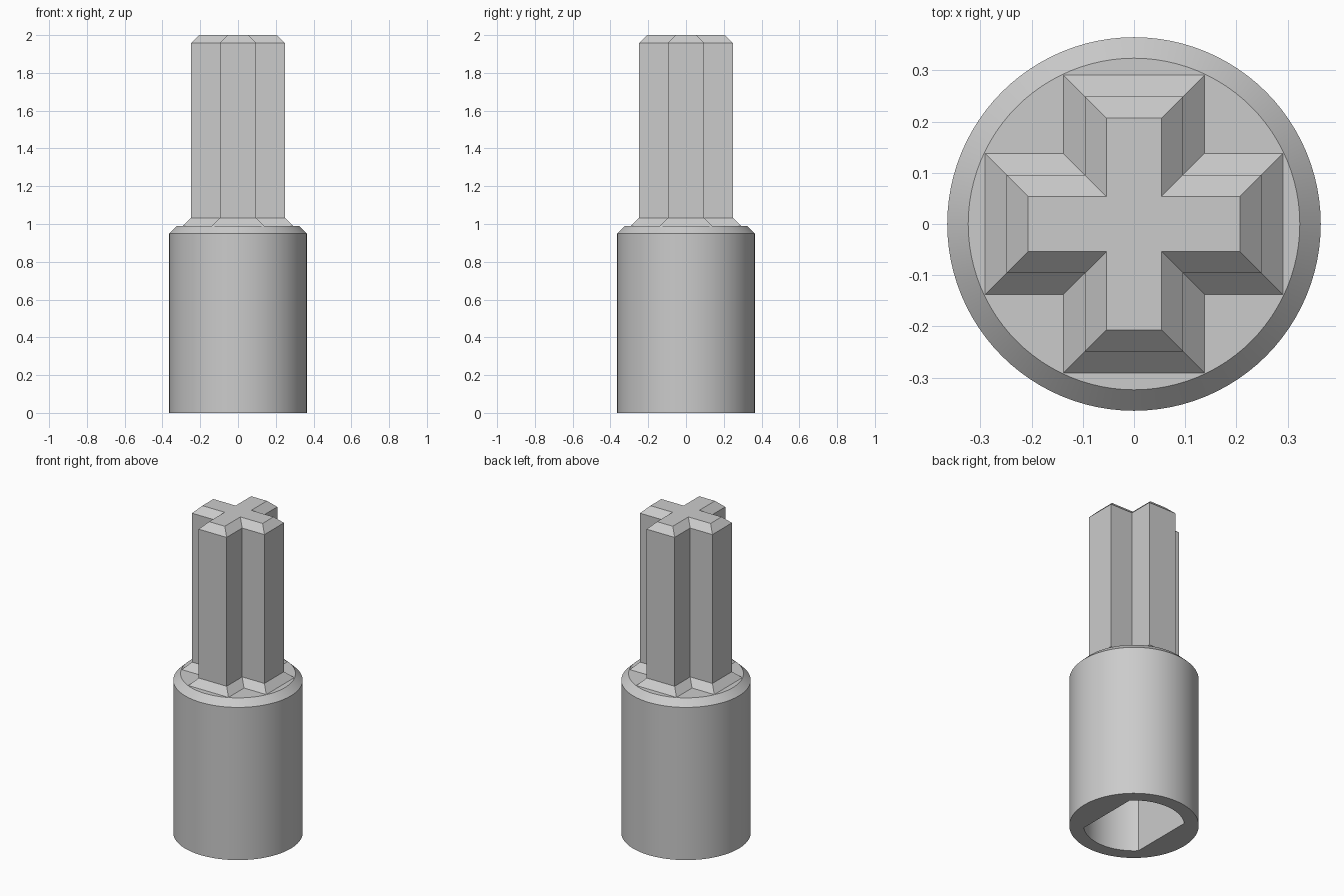
import bpy, bmesh, math

if "Cube" in bpy.data.objects:
    bpy.data.objects.remove(bpy.data.objects["Cube"])

# Single grey material
grey = bpy.data.materials.new("plain_grey")
grey.use_nodes = True
grey.diffuse_color = (0.6, 0.6, 0.6, 1)
grey.node_tree.nodes["Principled BSDF"].inputs["Base Color"].default_value = grey.diffuse_color

SEGMENTS = 96


def circle(radius, flat=None):
    """Circle outline, optionally cut by two flats at x = +/- flat."""
    flat = flat or radius
    angles = [2 * math.pi * i / SEGMENTS for i in range(SEGMENTS)]
    return [(max(-flat, min(flat, radius * math.cos(a))), radius * math.sin(a))
            for a in angles]


def cross(reach, half):
    """Plus-shaped outline: one arm's three corners turned four times."""
    points = []
    x_axis = (1, 0)
    for _ in range(4):
        c, s = x_axis
        for x, y in ((reach, -half), (reach, half), (half, half)):
            points.append((c * x - s * y, s * x + c * y))
        x_axis = (-s, c)
    return points


def loft(name, sections):
    """Join stacked (outline, z) sections with quads and cap both ends."""
    bm = bmesh.new()
    rings = [[bm.verts.new((x, y, z)) for x, y in outline] for outline, z in sections]
    for low, high in zip(rings, rings[1:]):
        for i in range(len(low)):
            j = (i + 1) % len(low)
            bm.faces.new((low[i], low[j], high[j], high[i]))
    bm.faces.new(rings[0][::-1])
    bm.faces.new(rings[-1])
    bmesh.ops.recalc_face_normals(bm, faces=bm.faces)
    mesh = bpy.data.meshes.new(name)
    bm.to_mesh(mesh)
    bm.free()
    mesh.materials.append(grey)
    obj = bpy.data.objects.new(name, mesh)
    bpy.context.collection.objects.link(obj)
    return obj


# Round body: socket roof, socket walls, bottom rim, outer wall, chamfered top
R, SOCKET = 0.365, 0.284
socket = circle(SOCKET, SOCKET * math.cos(math.pi / 4))
body = loft("socket_body", [
    (socket, 0.8),
    (socket, 0),
    (circle(R), 0),
    (circle(R), 0.95),
    (circle(0.324), 0.99),
])
bpy.ops.object.select_all(action="DESELECT")
body.select_set(True)
bpy.context.view_layer.objects.active = body
bpy.ops.object.shade_smooth_by_angle(angle=math.radians(30))

# Cross-shaped shaft: sunk root, flared foot, straight arms, chamfered tip
loft("cross_shaft", [
    (cross(0.291, 0.138), 0.97),
    (cross(0.291, 0.138), 0.99),
    (cross(0.249, 0.096), 1.032),
    (cross(0.249, 0.096), 1.958),
    (cross(0.207, 0.054), 2),
])
